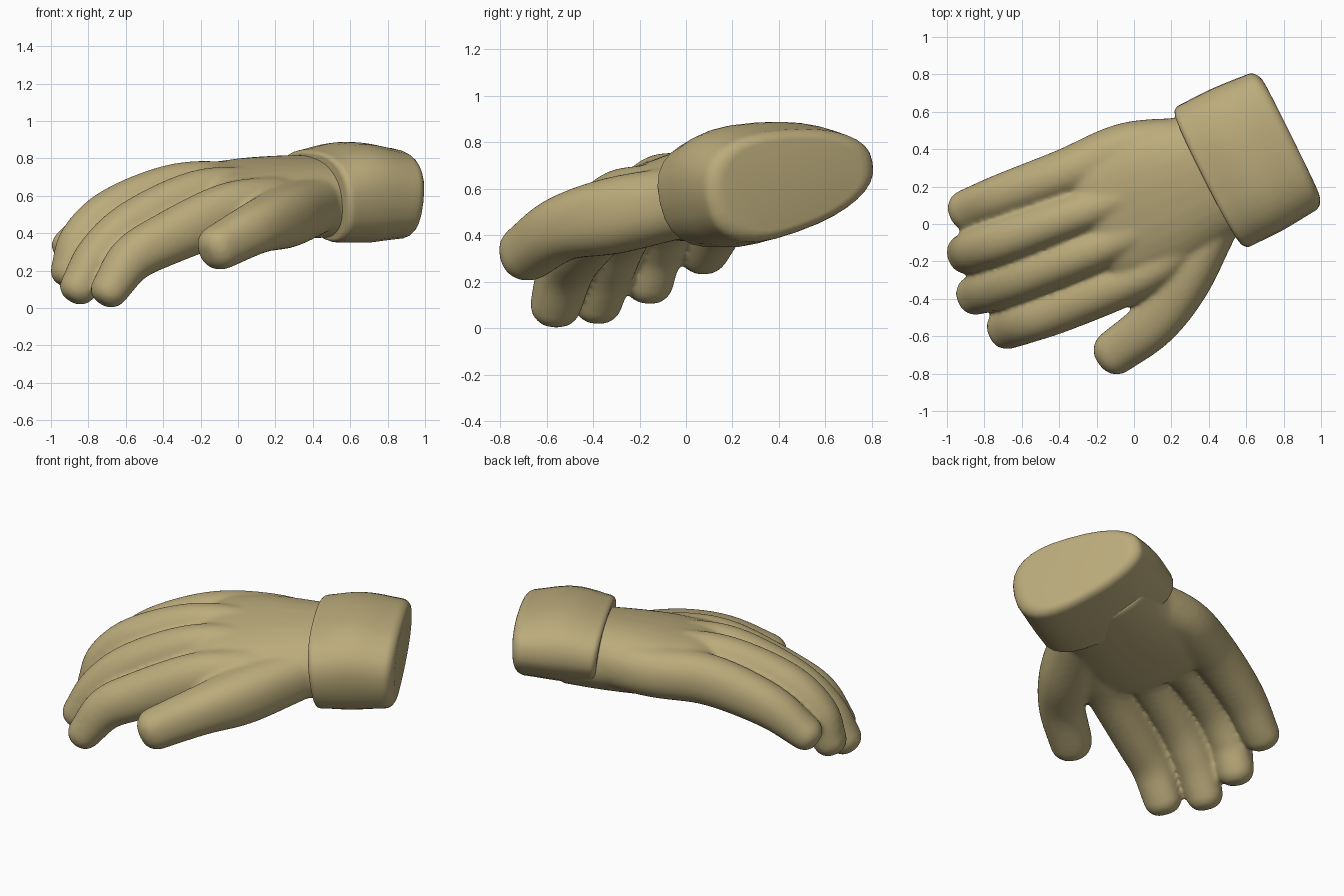
import bpy
import bmesh
from math import sin, cos, pi, radians, copysign
from mathutils import Vector

default = bpy.data.objects.get("Cube")
if default:
    bpy.data.objects.remove(default, do_unlink=True)

# Single tan fabric
TAN = (0.50, 0.41, 0.20, 1)
fabric = bpy.data.materials.new("tan_fabric")
fabric.use_nodes = True
fabric.diffuse_color = TAN
shader = fabric.node_tree.nodes["Principled BSDF"]
shader.inputs["Base Color"].default_value = TAN
shader.inputs["Roughness"].default_value = 0.8

UP = Vector((0, 0, 1))
SIDES = 32


def smooth_path(stations, steps=6):
    """Catmull-Rom through stations of x, y, z, half width, half height."""
    p = [Vector(s) for s in stations]
    p = [2 * p[0] - p[1]] + p + [2 * p[-1] - p[-2]]
    out = []
    for a, b, c, d in zip(p, p[1:], p[2:], p[3:]):
        for i in range(steps):
            t = i / steps
            out.append(0.5 * (2 * b + (c - a) * t + (2 * a - 5 * b + 4 * c - d) * t * t
                              + (3 * b - a - 3 * c + d) * t ** 3))
    return out + [p[-2]]


def loft(bm, stations, start, end, roll=0, power=2.3, taper=0):
    """Sweep a rounded section; start and end are (cap length, inset)."""
    path = smooth_path(stations)
    pos = [Vector(s[:3]) for s in path]
    rings = []

    def add_ring(i, shift, scale):
        t = (pos[min(i + 1, len(pos) - 1)] - pos[max(i - 1, 0)]).normalized()
        flat = t.cross(UP).normalized()
        normal = flat.cross(t)
        r = radians(roll)
        side = flat * cos(r) + normal * sin(r)
        normal = normal * cos(r) - flat * sin(r)
        w, h = path[i][3] * scale, path[i][4] * scale
        ring = []
        for k in range(SIDES):
            a = 2 * pi * k / SIDES
            c = copysign(abs(cos(a)) ** (2 / power), cos(a))
            s = copysign(abs(sin(a)) ** (2 / power), sin(a))
            ring.append(bm.verts.new(pos[i] + t * shift + side * w * c
                                     + normal * h * s * (1 - taper * c)))
        rings.append(ring)

    angles = [pi / 2 * k / 6 for k in range(1, 7)]
    for a in reversed(angles):
        add_ring(0, -start[0] * sin(a), 1 - start[1] * (1 - cos(a)))
    for i in range(len(path)):
        add_ring(i, 0, 1)
    for a in angles:
        add_ring(len(path) - 1, end[0] * sin(a), 1 - end[1] * (1 - cos(a)))
    for r0, r1 in zip(rings, rings[1:]):
        for k in range(SIDES):
            n = (k + 1) % SIDES
            bm.faces.new((r0[k], r0[n], r1[n], r1[k]))
    bm.faces.new(rings[0][::-1])
    bm.faces.new(rings[-1])


def finish(bm, name):
    bmesh.ops.recalc_face_normals(bm, faces=bm.faces)
    mesh = bpy.data.meshes.new(name)
    bm.to_mesh(mesh)
    bm.free()
    mesh.materials.append(fabric)
    obj = bpy.data.objects.new(name, mesh)
    bpy.context.collection.objects.link(obj)
    bpy.ops.object.select_all(action="DESELECT")
    obj.select_set(True)
    bpy.context.view_layer.objects.active = obj
    bpy.ops.object.shade_smooth_by_angle(angle=radians(50))
    return obj


hand = bmesh.new()

# Palm, from inside the cuff to the knuckles
loft(hand, [(0.58, 0.34, 0.60, 0.34, 0.20),
            (0.36, 0.24, 0.595, 0.36, 0.215),
            (0.12, 0.14, 0.59, 0.41, 0.205),
            (-0.06, 0.07, 0.59, 0.42, 0.18)],
     (0.02, 0.1), (0.24, 0.7), roll=8, power=2.4)

# Four curled fingers, each running back into the palm: pinky, ring, middle, index
fingers = [
    [(0.25, 0.45, 0.62, 0.12, 0.14), (-0.05, 0.40, 0.62, 0.14, 0.15),
     (-0.36, 0.275, 0.60, 0.13, 0.15),
     (-0.69, 0.155, 0.48, 0.12, 0.13), (-0.895, 0.075, 0.33, 0.11, 0.10)],
    [(0.30, 0.25, 0.61, 0.12, 0.15), (0.0, 0.16, 0.62, 0.12, 0.16),
     (-0.32, 0.05, 0.615, 0.122, 0.16),
     (-0.65, -0.07, 0.51, 0.122, 0.14), (-0.83, -0.13, 0.36, 0.119, 0.125),
     (-0.90, -0.16, 0.20, 0.108, 0.10)],
    [(0.30, 0.10, 0.58, 0.12, 0.16), (0.05, -0.02, 0.59, 0.12, 0.165),
     (-0.22, -0.14, 0.575, 0.123, 0.16),
     (-0.55, -0.265, 0.44, 0.124, 0.14), (-0.74, -0.335, 0.28, 0.121, 0.125),
     (-0.85, -0.38, 0.115, 0.108, 0.10)],
    [(0.34, 0.00, 0.55, 0.13, 0.15), (0.15, -0.20, 0.54, 0.13, 0.16),
     (-0.08, -0.325, 0.50, 0.127, 0.16),
     (-0.40, -0.455, 0.36, 0.126, 0.14), (-0.57, -0.515, 0.26, 0.122, 0.125),
     (-0.685, -0.56, 0.10, 0.112, 0.10)],
]
for stations in fingers:
    loft(hand, stations, (0.08, 0.7), (0.09, 0.75), power=2.15)

# Thumb
loft(hand, [(0.40, -0.02, 0.545, 0.15, 0.155),
            (0.25, -0.31, 0.485, 0.155, 0.165),
            (0.10, -0.53, 0.43, 0.135, 0.14),
            (-0.10, -0.685, 0.325, 0.122, 0.122)],
     (0.12, 0.7), (0.10, 0.75))

# Fuse the hand into one skin
glove = finish(hand, "glove_hand")
fuse = glove.modifiers.new("fuse", "REMESH")
fuse.mode = "VOXEL"
fuse.voxel_size = 0.014
fuse.use_smooth_shade = True
soften = glove.modifiers.new("soften", "SMOOTH")
soften.factor = 0.5
soften.iterations = 14

# Thick wrist cuff with rounded rims
cuff = bmesh.new()
loft(cuff, [(0.785, 0.437, 0.635, 0.41, 0.225),
            (0.60, 0.345, 0.64, 0.425, 0.25),
            (0.43, 0.26, 0.62, 0.425, 0.23)],
     (0.06, 0.2), (0.035, 0.09), roll=11, power=2.45, taper=0.22)
finish(cuff, "wrist_cuff")
